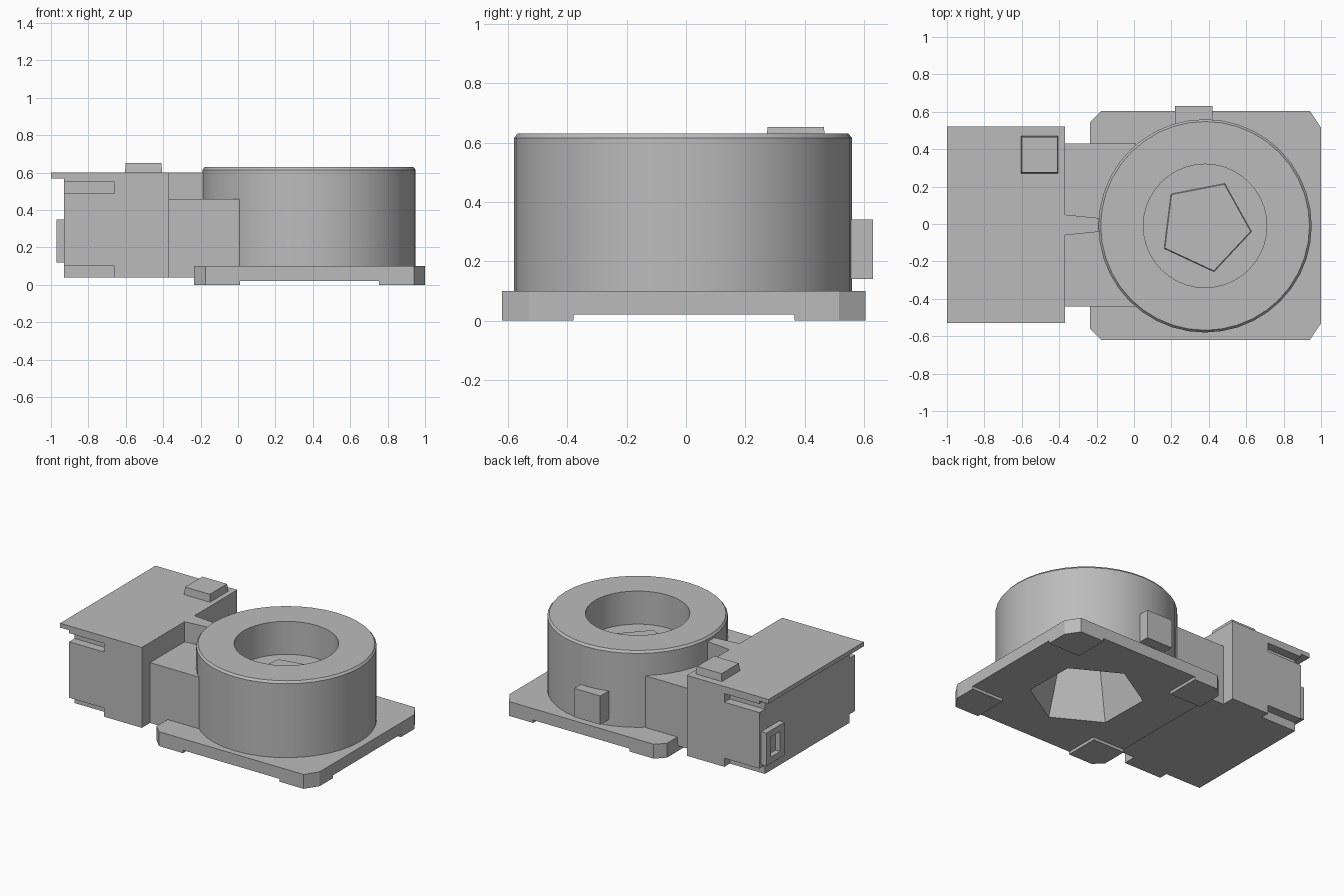
import bpy, bmesh
from math import cos, sin, tau, radians

cube = bpy.data.objects.get("Cube")
if cube:
    bpy.data.objects.remove(cube, do_unlink=True)

GREY = (0.5, 0.5, 0.5, 1)
grey = bpy.data.materials.new("plain_grey")
grey.use_nodes = True
grey.diffuse_color = GREY
grey.node_tree.nodes["Principled BSDF"].inputs["Base Color"].default_value = GREY

CX, CY = 0.38, -0.01  # ring axis


def finish(name, bm, recalc=True):
    if recalc:
        bmesh.ops.recalc_face_normals(bm, faces=bm.faces)
    mesh = bpy.data.meshes.new(name)
    bm.to_mesh(mesh)
    bm.free()
    mesh.materials.append(grey)
    obj = bpy.data.objects.new(name, mesh)
    bpy.context.collection.objects.link(obj)
    return obj


def loft(name, lower, upper, z0, z1, caps=True):
    """Solid between two outlines that have the same number of points."""
    bm = bmesh.new()
    a = [bm.verts.new((x, y, z0)) for x, y in lower]
    b = [bm.verts.new((x, y, z1)) for x, y in upper]
    for i in range(len(a)):
        j = (i + 1) % len(a)
        bm.faces.new((a[i], a[j], b[j], b[i]))
    if caps:
        bm.faces.new(a[::-1])
        bm.faces.new(b)
    return finish(name, bm, caps)


def box(name, x, y, z, taper=0):
    def rect(t):
        return [(x[0] + t, y[0] + t), (x[1] - t, y[0] + t),
                (x[1] - t, y[1] - t), (x[0] + t, y[1] - t)]
    return loft(name, rect(0), rect(taper), z[0], z[1])


def ngon(sides, radius, turn):
    angles = [radians(turn) + tau * i / sides for i in range(sides)]
    return [(CX + radius * cos(a), CY + radius * sin(a)) for a in angles]


def cut(obj, *cutters):
    bpy.context.view_layer.objects.active = obj
    for cutter in cutters:
        cutter.hide_render = True
        mod = obj.modifiers.new("cut", "BOOLEAN")
        mod.operation, mod.solver, mod.object = "DIFFERENCE", "EXACT", cutter
        bpy.ops.object.modifier_apply(modifier=mod.name)
        bpy.data.objects.remove(cutter, do_unlink=True)


# Base plate with chamfered corners and a six-sided opening
X0, X1, Y0, Y1 = -0.235, 1.0, -0.62, 0.605
outline = [(X0, Y0 + .06), (X0 + .06, Y0), (X1 - .06, Y0), (X1, Y0 + .09),
           (X1, Y1 - .09), (X1 - .06, Y1), (X0 + .06, Y1), (X0, Y1 - .06)]
base = loft("base_plate", outline, outline, 0.02, 0.10)
wide, narrow = ngon(6, 0.36, 31), ngon(6, 0.25, 31)
cut(base, loft("opening_cutter", wide, wide, -0.1, 0.3))

# Tapering well that rises from the opening to the ring floor
loft("underside_well", wide[::-1], narrow[::-1], 0.02, 0.395, caps=False)

# Corner feet
for xe, sx, cy, side in ((X0, 1, .06, "right"), (X1, -1, .09, "left")):
    for ye, sy, end in ((Y0, 1, "front"), (Y1, -1, "back")):
        pts = [(xe, ye + sy * cy), (xe + sx * .06, ye), (xe + sx * .245, ye),
               (xe + sx * .245, ye + sy * .24), (xe, ye + sy * .24)]
        loft(f"{end}_{side}_foot", pts, pts, 0, 0.02)

# Round housing with a sunken floor, spun from a profile
bm = bmesh.new()
profile = [(.57, .10), (.57, .615), (.558, .63), (.33, .63), (.33, .40), (0, .40)]
verts = [bm.verts.new((CX + r, CY, z)) for r, z in profile]
edges = [bm.edges.new(pair) for pair in zip(verts, verts[1:])]
bmesh.ops.spin(bm, geom=verts + edges, cent=(CX, CY, 0), axis=(0, 0, 1),
               angle=tau, steps=40)
bmesh.ops.remove_doubles(bm, verts=bm.verts, dist=0.0005)
bm.normal_update()
if max(bm.faces, key=lambda f: f.calc_center_median().z).normal.z < 0:
    bmesh.ops.reverse_faces(bm, faces=bm.faces)
ring = finish("round_housing", bm, False)
bpy.ops.object.select_all(action="DESELECT")
ring.select_set(True)
bpy.context.view_layer.objects.active = ring
bpy.ops.object.shade_smooth_by_angle(angle=radians(30))

# Five-sided plate on the floor
loft("floor_plate", ngon(5, 0.25, -7), ngon(5, 0.245, -7), 0.40, 0.408)

# Rear block, notched on both sides at its outer end
block = box("rear_block", (-.93, -.37), (-.53, .52), (.04, .58))
for y in ((-.7, -.47), (.46, .7)):
    for z in ((-.1, .10), (.49, .55)):
        cut(block, box("notch_cutter", (-1.1, -.66), y, z))
box("block_lid", (-1.0, -.37), (-.53, .52), (.57, .60))

# Neck and the narrow bridge on top of it
box("neck", (-.37, .01), (-.44, .43), (.04, .46))
root, tip = [(-.37, -.06), (-.37, .05)], [(-.17, .03), (-.17, -.04)]
loft("neck_bridge", root + tip, root + tip, 0.45, 0.60)

# Buttons on the lid and on the back of the housing
box("lid_button", (-.605, -.405), (.27, .47), (.60, .652), 0.005)
box("housing_button", (.22, .42), (.45, .63), (.14, .34))

# Framed socket on the end of the block
socket = box("end_socket", (-.97, -.925), (.30, .50), (.12, .35))
cut(socket, box("socket_cutter", (-1.1, -.935), (.35, .45), (.165, .305)))
